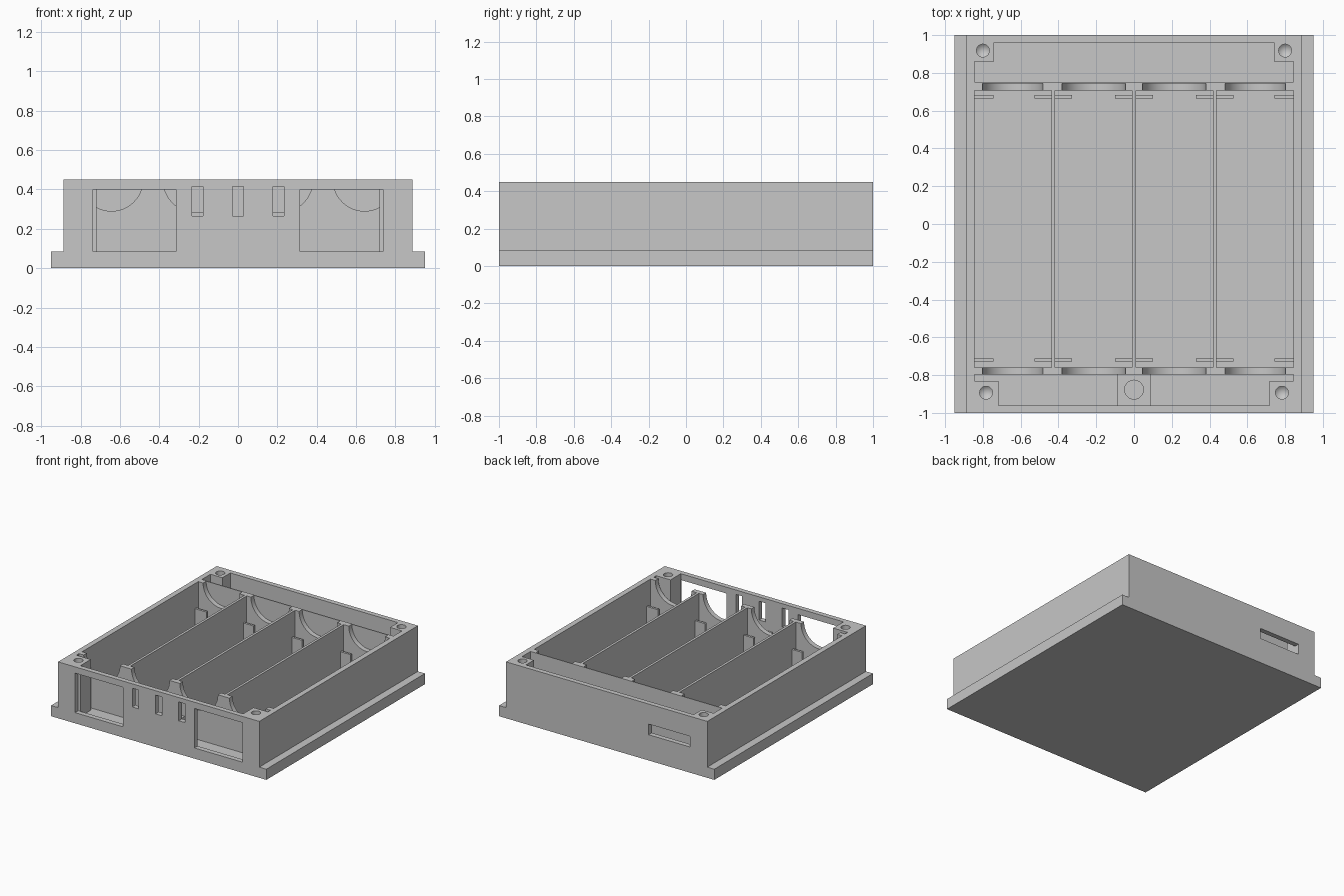
import bpy, bmesh, math

cube = bpy.data.objects.get("Cube")
if cube:
    bpy.data.objects.remove(cube, do_unlink=True)

grey = bpy.data.materials.new("plain grey")
grey.use_nodes = True
grey.diffuse_color = (0.57, 0.57, 0.57, 1)
grey.node_tree.nodes["Principled BSDF"].inputs["Base Color"].default_value = grey.diffuse_color

TOP, FLANGE, FLOOR, INNER = 0.45, 0.085, 0.045, 0.845
FRONT_PLATE, BACK_PLATE, PLATE = -0.798, 0.706, 0.039   # near faces and thickness


def prism(name, outline, y0, y1):
    """Extrude an x-z outline along y."""
    bm = bmesh.new()
    face = bm.faces.new([bm.verts.new((x, y0, z)) for x, z in outline])
    moved = bmesh.ops.extrude_face_region(bm, geom=[face])["geom"]
    bmesh.ops.translate(bm, vec=(0, y1 - y0, 0),
                        verts=[v for v in moved if isinstance(v, bmesh.types.BMVert)])
    bmesh.ops.recalc_face_normals(bm, faces=bm.faces)
    return finish(name, bm)


def finish(name, bm):
    """Turn a bmesh into a grey object."""
    mesh = bpy.data.meshes.new(name)
    bm.to_mesh(mesh)
    bm.free()
    mesh.materials.append(grey)
    obj = bpy.data.objects.new(name, mesh)
    bpy.context.collection.objects.link(obj)
    return obj


def box(name, x0, x1, y0, y1, z0, z1):
    return prism(name, [(x0, z0), (x1, z0), (x1, z1), (x0, z1)], y0, y1)


def drill(name, x, y, r, z_top, depth, tip):
    """Round cutter with a pointed or flat end."""
    bm = bmesh.new()
    bmesh.ops.create_cone(bm, cap_ends=True, segments=32, radius1=r, radius2=r, depth=depth)
    low = [f for f in bm.faces if f.normal.z < -0.9]
    if tip:
        point = bmesh.ops.poke(bm, faces=low)["verts"]
        bmesh.ops.translate(bm, verts=point, vec=(0, 0, -tip))
    bmesh.ops.translate(bm, verts=bm.verts, vec=(x, y, z_top + 0.02 - depth / 2))
    return finish(name, bm)


def cut(target, cutter):
    """Subtract a cutter, then remove it."""
    mod = target.modifiers.new("cut", "BOOLEAN")
    mod.operation, mod.solver, mod.object = "DIFFERENCE", "EXACT", cutter
    bpy.context.view_layer.objects.active = target
    bpy.ops.object.modifier_apply(modifier=mod.name)
    bpy.data.objects.remove(cutter, do_unlink=True)


# Outer tray with side flanges, hollowed out
half = [(0.95, 0), (0.95, FLANGE), (0.888, FLANGE), (0.888, TOP)]
tray = prism("tray", half + [(-x, z) for x, z in reversed(half)], -1, 1)
cut(tray, box("cavity", -INNER, INNER, -0.96, 0.96, FLOOR, 0.6))

# Front windows and vent slots
for s in (-1, 1):
    x0, x1 = sorted((s * 0.316, s * 0.738))
    cut(tray, box("window_cutter", x0, x1, -1.1, -0.9, FLANGE, 0.4))
for x in (-0.205, 0, 0.205):
    cut(tray, box("slot_cutter", x - 0.028, x + 0.028, -1.1, -0.9, 0.265, 0.415))

# Socket opening in the back wall
cut(tray, box("socket_cutter", -0.735, -0.37, 0.9, 1.1, 0.205, 0.29))

# Cradle plates with a round saddle above each cell
outline = [(-INNER, FLOOR), (INNER, FLOOR), (INNER, TOP)]
for centre, r in ((0.643, 0.16), (0.213, 0.168), (-0.213, 0.168), (-0.643, 0.16)):
    for i in range(25):
        a = math.pi * i / 24
        outline.append((centre + r * math.cos(a), TOP - r * math.sin(a)))
outline.append((-INNER, TOP))
rounded = [prism("front_cradle_plate", outline, FRONT_PLATE, FRONT_PLATE + PLATE),
           prism("back_cradle_plate", outline, BACK_PLATE, BACK_PLATE + PLATE)]

# Thin full-height partition closing the back saddles
box("back_partition", -INNER, INNER, BACK_PLATE + PLATE, 0.752, FLOOR, TOP)

# Cell dividers
for x in (-0.428, 0, 0.428):
    box("cell_divider", x - 0.01, x + 0.01, FRONT_PLATE + PLATE, BACK_PLATE, FLOOR, TOP)

# Contact retaining tabs on walls and dividers
for y in (-0.729, 0.664):
    for x in (-INNER, -0.428, 0, 0.428, INNER):
        x0, x1 = max(x - 0.1, -INNER), min(x + 0.1, INNER)
        box("contact_tab", x0, x1, y, y + 0.018, FLOOR, 0.25)

# Corner screw posts
for s in (-1, 1):
    for name, inner, y0, y1, hx, hy in (("back_post", 0.74, 0.86, 0.96, 0.8, 0.918),
                                        ("front_post", 0.718, -0.96, -0.83, 0.783, -0.893)):
        x0, x1 = sorted((s * inner, s * INNER))
        post = box(name, x0, x1, y0, y1, FLOOR, TOP)
        cut(post, drill("screw_cutter", s * hx, hy, 0.034, TOP, 0.22, 0.03))
        rounded.append(post)

# Button support behind the middle slot
support = box("button_support", -0.09, 0.09, -0.96, FRONT_PLATE, FLOOR, 0.2)
cut(support, drill("button_cutter", 0, -0.877, 0.05, 0.2, 0.1, 0))
rounded.append(support)

# Smooth round surfaces, keep edges sharp
bpy.ops.object.select_all(action="DESELECT")
for obj in rounded:
    obj.select_set(True)
bpy.context.view_layer.objects.active = rounded[0]
bpy.ops.object.shade_smooth_by_angle(angle=math.radians(30))
bpy.ops.object.select_all(action="DESELECT")
